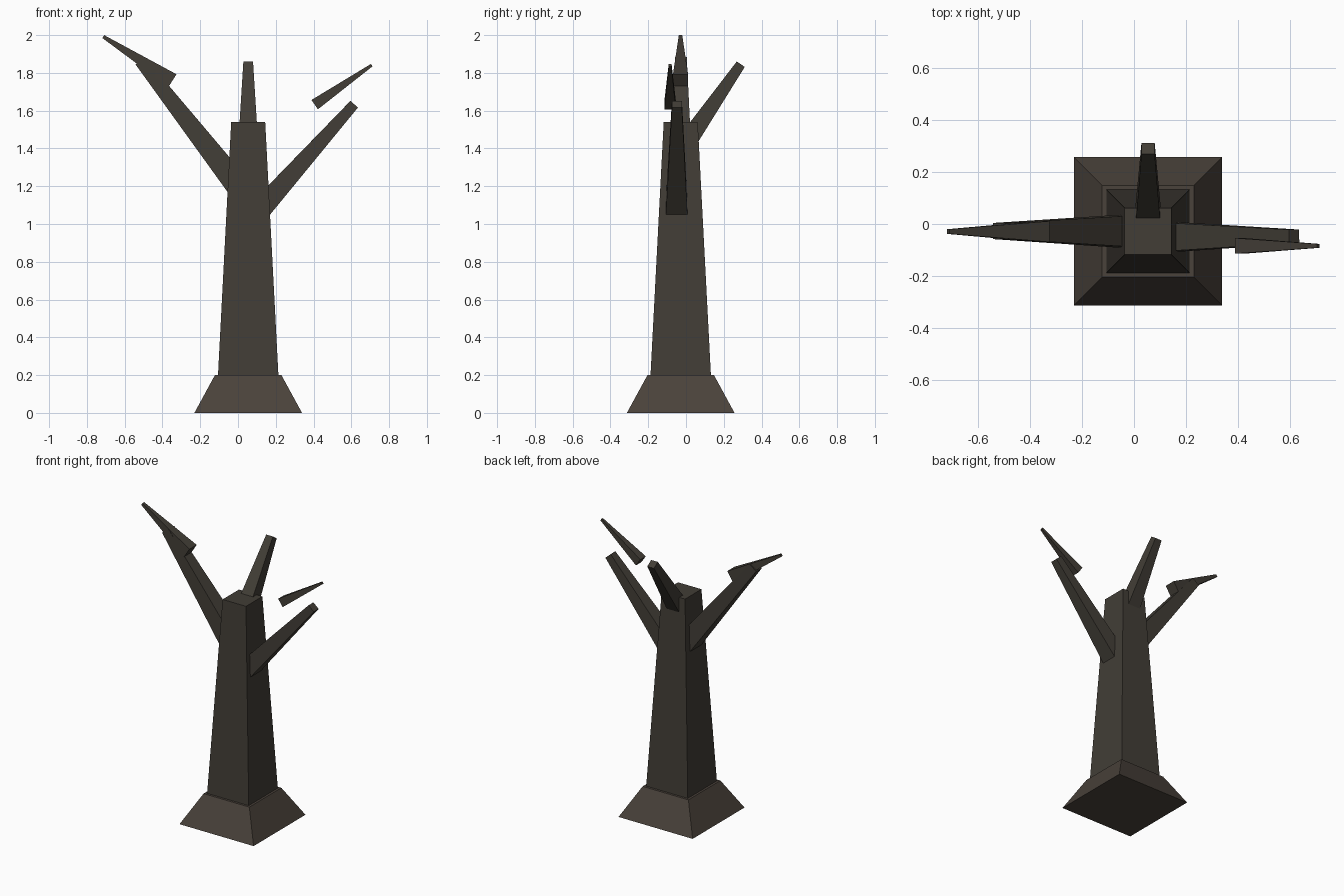
import bpy, bmesh, math
from mathutils import Matrix, Vector

if "Cube" in bpy.data.objects:
    bpy.data.objects.remove(bpy.data.objects["Cube"])


def material(name, rgb):
    m = bpy.data.materials.new(name)
    m.diffuse_color = (*rgb, 1)
    m.use_nodes = True
    m.node_tree.nodes["Principled BSDF"].inputs["Base Color"].default_value = m.diffuse_color
    return m


bark = material("dark_bark", (0.054, 0.047, 0.037))
root_bark = material("root_brown", (0.068, 0.054, 0.043))


def tapered_beam(name, start, end, w0, w1, mat):
    """Square beam from start to end, tapering from width w0 to w1."""
    start, end = Vector(start), Vector(end)
    axis = end - start
    length = axis.length
    d = axis.normalized()
    side = Vector((0, 0, 1)).cross(d)
    side = side.normalized() if side.length > 1e-4 else Vector((1, 0, 0))
    frame = Matrix((side, d.cross(side), d)).transposed().to_4x4()
    place = (Matrix.Translation((start + end) / 2) @ frame
             @ Matrix.Rotation(math.pi / 4, 4, 'Z'))
    bm = bmesh.new()
    bmesh.ops.create_cone(bm, cap_ends=True, segments=4, radius1=w0 / math.sqrt(2),
                          radius2=w1 / math.sqrt(2), depth=length, matrix=place)
    bmesh.ops.recalc_face_normals(bm, faces=bm.faces)
    mesh = bpy.data.meshes.new(name)
    bm.to_mesh(mesh)
    bm.free()
    mesh.materials.append(mat)
    obj = bpy.data.objects.new(name, mesh)
    bpy.context.collection.objects.link(obj)


CX, CY = 0.054, -0.028  # trunk axis

# flared root and trunk
tapered_beam("root_flare", (CX, CY, 0), (CX, CY, 0.2), 0.57, 0.352, root_bark)
tapered_beam("trunk", (CX, CY, 0.15), (CX, CY, 1.54), 0.325, 0.18, bark)

# main branches, starting inside the trunk
tapered_beam("left_branch", (0.053, CY, 1.134), (-0.518, -0.027, 1.864), 0.134, 0.062, bark)
tapered_beam("right_branch", (0.055, -0.05, 1.007), (0.615, -0.048, 1.634), 0.123, 0.053, bark)
tapered_beam("back_branch", (CX, -0.03, 1.384), (CX, 0.29, 1.846), 0.107, 0.051, bark)

# thin twigs (the right one floats free of its branch)
tapered_beam("left_twig", (-0.347, -0.029, 1.759), (-0.713, -0.029, 1.992), 0.08, 0.018, bark)
tapered_beam("right_twig", (0.406, -0.084, 1.632), (0.708, -0.084, 1.841), 0.06, 0.015, bark)
